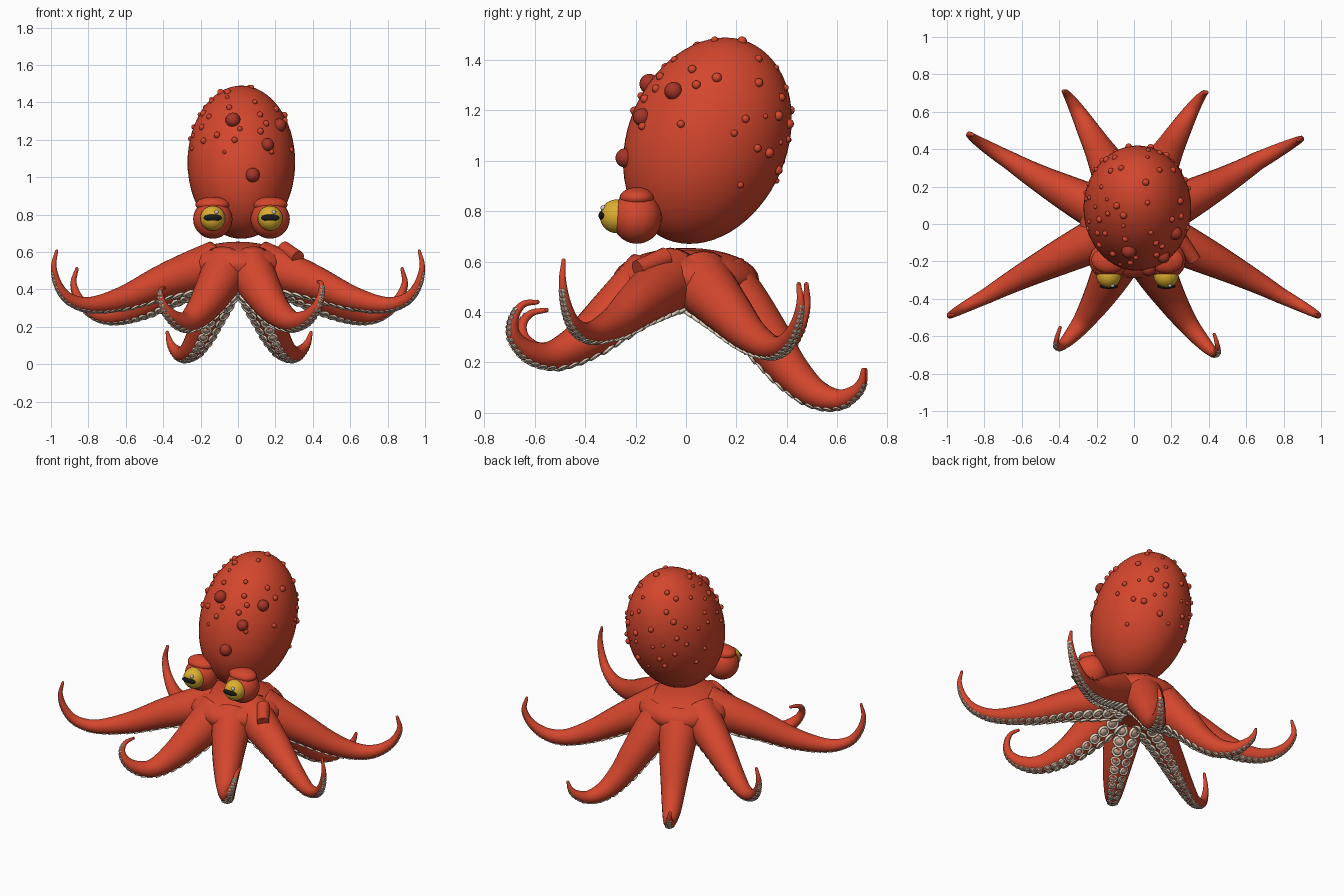
import bpy, bmesh, random
from math import sin, cos, pi, radians, sqrt
from mathutils import Vector, Matrix

if "Cube" in bpy.data.objects:
    bpy.data.objects.remove(bpy.data.objects["Cube"])

random.seed(5)


def material(name, r, g, b):
    m = bpy.data.materials.new(name)
    m.diffuse_color = (r, g, b, 1)
    m.use_nodes = True
    m.node_tree.nodes["Principled BSDF"].inputs["Base Color"].default_value = m.diffuse_color
    return m


SKIN = material("skin", 0.66, 0.062, 0.026)
WART = material("dark_wart", 0.38, 0.035, 0.02)
RING = material("sucker_rim", 0.88, 0.78, 0.62)
CUP = material("sucker_cup", 0.66, 0.44, 0.34)
IRIS = material("iris", 0.72, 0.43, 0.03)
BLACK = material("pupil", 0.01, 0.01, 0.01)
WHITE = material("glint", 0.9, 0.9, 0.9)


def finish(bm, name, *mats):
    bmesh.ops.recalc_face_normals(bm, faces=bm.faces)
    for f in bm.faces:
        f.smooth = True
    me = bpy.data.meshes.new(name)
    bm.to_mesh(me)
    bm.free()
    for m in mats:
        me.materials.append(m)
    ob = bpy.data.objects.new(name, me)
    bpy.context.collection.objects.link(ob)
    return ob


def blob(bm, loc, size, rot=Matrix(), u=24, v=14):
    mat = Matrix.Translation(loc) @ rot @ Matrix.Diagonal((*size, 1))
    bmesh.ops.create_uvsphere(bm, u_segments=u, v_segments=v, radius=1, matrix=mat)


def ellipsoid(name, mat, loc, size, rot=Matrix(), u=24, v=14):
    bm = bmesh.new()
    blob(bm, loc, size, rot, u, v)
    return finish(bm, name, mat)


# Mantle, leaning back, and the hub where the arms meet
MC, MS = Vector((0.018, 0.085, 1.08)), Vector((0.288, 0.316, 0.424))
TILT = Matrix.Rotation(radians(-23), 4, 'X')
ellipsoid("mantle", SKIN, MC, MS, TILT, 48, 32)
ellipsoid("arm_hub", SKIN, (0, 0, 0.53), (0.29, 0.29, 0.125), u=32, v=16)


# Warts: a few big dark ones on the front, many small ones over the top and back
def on_mantle(d):
    q = TILT.to_3x3().inverted() @ d
    k = 1 / sqrt(sum((q[i] / MS[i]) ** 2 for i in range(3)))
    return MC + d * k


bm = bmesh.new()
for x, y, z, r in [(-0.03, -0.16, 1.32, 0.04), (0.16, -0.18, 1.175, 0.035),
                   (0.08, -0.25, 1.01, 0.038), (0.23, -0.055, 1.285, 0.036)]:
    blob(bm, on_mantle(Vector((x, y, z)) - MC), (r, r, r), u=16, v=10)
finish(bm, "large_warts", WART)

bm = bmesh.new()
spots = []
while len(spots) < 64:
    p = on_mantle(Vector([random.gauss(0, 1) for _ in range(3)]).normalized())
    if p.z < 0.9 or (p.z < 1.13 and p.y < 0.15) or any((p - q).length < 0.06 for q in spots):
        continue
    r = random.uniform(0.01, 0.02)
    blob(bm, p, (r, r, r), u=10, v=7)
    spots.append(p)
finish(bm, "small_warts", SKIN)

# Eyes
for side, x in (("left", -0.135), ("right", 0.172)):
    ellipsoid(side + "_eye_socket", SKIN, (x, -0.195, 0.775), (0.105, 0.1, 0.104))
    ellipsoid(side + "_eyelid", SKIN, (x, -0.194, 0.853), (0.093, 0.07, 0.042))
    ellipsoid(side + "_iris", IRIS, (x, -0.275, 0.78), (0.067, 0.067, 0.067))
    ellipsoid(side + "_pupil", BLACK, (x, -0.333, 0.783), (0.05, 0.014, 0.018))
    ellipsoid(side + "_glint", WHITE, (x + 0.02, -0.328, 0.813), (0.011,) * 3, u=12, v=8)

# Siphon tube
a, b = Vector((0.245, -0.08, 0.618)), Vector((0.322, -0.192, 0.57))
bm = bmesh.new()
bmesh.ops.create_cone(bm, cap_ends=True, segments=20, radius1=0.04, radius2=0.036,
                      depth=(b - a).length,
                      matrix=Matrix.Translation((a + b) / 2) @ (b - a).to_track_quat('Z', 'Y').to_matrix().to_4x4())
siphon = finish(bm, "siphon", SKIN)
bpy.context.view_layer.objects.active = siphon
siphon.select_set(True)
bpy.ops.object.shade_smooth_by_angle(angle=radians(40))
siphon.select_set(False)


# Arms: each is a (distance, height, radius) path, its heading turning a little on the way
def spline(pts, n=8):
    pts = [Vector(p) for p in pts]
    pts = [2 * pts[0] - pts[1]] + pts + [2 * pts[-1] - pts[-2]]
    out = []
    for i in range(1, len(pts) - 2):
        p0, p1, p2, p3 = pts[i - 1:i + 3]
        for k in range(n):
            t = k / n
            out.append(0.5 * (2 * p1 + (p2 - p0) * t + (2 * p0 - 5 * p1 + 4 * p2 - p3) * t * t
                              + (3 * p1 - p0 - 3 * p2 + p3) * t ** 3))
    return out + [pts[-2]]


def sucker(bm, pos, d, R):
    m = Matrix.Translation(pos) @ d.to_track_quat('Z', 'Y').to_matrix().to_4x4()
    nu, nv = 12, 6
    g = [[bm.verts.new(m @ Vector(((R + 0.26 * R * cos(2 * pi * j / nv)) * cos(2 * pi * i / nu),
                                   (R + 0.26 * R * cos(2 * pi * j / nv)) * sin(2 * pi * i / nu),
                                   0.3 * R * sin(2 * pi * j / nv)))) for j in range(nv)]
         for i in range(nu)]
    for i in range(nu):
        for j in range(nv):
            k, l = (i + 1) % nu, (j + 1) % nv
            bm.faces.new((g[i][j], g[k][j], g[k][l], g[i][l]))
    cup = bmesh.ops.create_cone(bm, cap_ends=True, segments=10, radius1=R * 0.9, radius2=R * 0.85,
                                depth=0.2 * R, matrix=m)
    for f in {f for v in cup["verts"] for f in v.link_faces}:
        f.material_index = 1


def arm(name, base, mid, tip, mirrored, pts, sides=20):
    path = spline(pts)
    up = Vector((0, 0, 1))
    last = len(path) - 1
    frames = []
    for i, p in enumerate(path):
        f = 2 * i / last
        deg = base + (mid - base) * f if f < 1 else mid + (tip - mid) * (f - 1)
        ang = radians(180 - deg if mirrored else deg)
        out, S = Vector((cos(ang), sin(ang), 0)), Vector((-sin(ang), cos(ang), 0))
        t = path[min(i + 1, last)] - path[max(i - 1, 0)]
        t = Vector((t.x, t.y)).normalized()
        frames.append((out * p.x + up * p.y, up * t.x - out * t.y, p.z, S))
    bm = bmesh.new()
    rings = [[bm.verts.new(c + r * (N * cos(2 * pi * k / sides) + S * sin(2 * pi * k / sides)))
              for k in range(sides)] for c, N, r, S in frames]
    for A, B in zip(rings, rings[1:]):
        for k in range(sides):
            l = (k + 1) % sides
            bm.faces.new((A[k], A[l], B[l], B[k]))
    bm.faces.new(rings[0])
    bm.faces.new(rings[-1])
    c, N, r, S = frames[-1]
    blob(bm, c, (r, r, r), u=12, v=8)
    finish(bm, name, SKIN)
    # Two rows of suckers below
    bm = bmesh.new()
    gap = 0
    for (c0, _, _, _), (c, N, r, S) in zip(frames, frames[1:]):
        steps = 6
        for s in range(steps):
            gap -= (c - c0).length / steps
            if gap <= 0 and r > 0.016:
                R = 0.25 * r + 0.003
                q = c0.lerp(c, s / steps)
                for w in (-0.36, 0.36):
                    d = S * sin(w) - N * cos(w)
                    sucker(bm, q + d * r, d, R)
                gap = 2.1 * R
    finish(bm, name + "_suckers", RING, CUP)


FRONT = [(0.14, 0.53, 0.13), (0.3, 0.4, 0.108), (0.45, 0.29, 0.082), (0.6, 0.23, 0.058),
         (0.72, 0.245, 0.043), (0.80, 0.305, 0.029), (0.815, 0.375, 0.02), (0.785, 0.43, 0.014),
         (0.73, 0.44, 0.009)]
FRONT_LEFT = FRONT[:3] + [(0.58, 0.228, 0.058), (0.68, 0.24, 0.043), (0.75, 0.29, 0.029),
                          (0.77, 0.35, 0.02), (0.74, 0.395, 0.014), (0.68, 0.408, 0.009)]
FRONT_SIDE = [(0.13, 0.53, 0.13), (0.28, 0.49, 0.112), (0.45, 0.435, 0.093), (0.67, 0.355, 0.066),
              (0.87, 0.318, 0.043), (1.0, 0.347, 0.031), (1.07, 0.42, 0.023), (1.1, 0.52, 0.015),
              (1.085, 0.605, 0.008)]
BACK_SIDE = [(0.14, 0.525, 0.13), (0.26, 0.47, 0.113), (0.4, 0.4, 0.095), (0.58, 0.31, 0.07),
             (0.74, 0.262, 0.05), (0.86, 0.275, 0.038), (0.955, 0.34, 0.026), (1.0, 0.43, 0.017),
             (0.985, 0.51, 0.009)]
BACK = [(0.14, 0.525, 0.13), (0.24, 0.42, 0.118), (0.35, 0.295, 0.098), (0.45, 0.175, 0.078),
        (0.56, 0.083, 0.06), (0.67, 0.053, 0.042), (0.75, 0.08, 0.028), (0.79, 0.12, 0.018),
        (0.805, 0.17, 0.009)]

arm("front_right_arm", -67.5, -60, -54, False, FRONT)
arm("front_left_arm", -67.5, -61, -54.5, True, FRONT_LEFT)
for side, left in (("right", False), ("left", True)):
    arm(f"front_side_{side}_arm", -22.5, -26, -26.6, left, FRONT_SIDE)
    arm(f"back_side_{side}_arm", 22.5, 27, 29 if left else 27, left, BACK_SIDE)
    arm(f"back_{side}_arm", 67.5, 64, 62 if left else 61, left, BACK)
